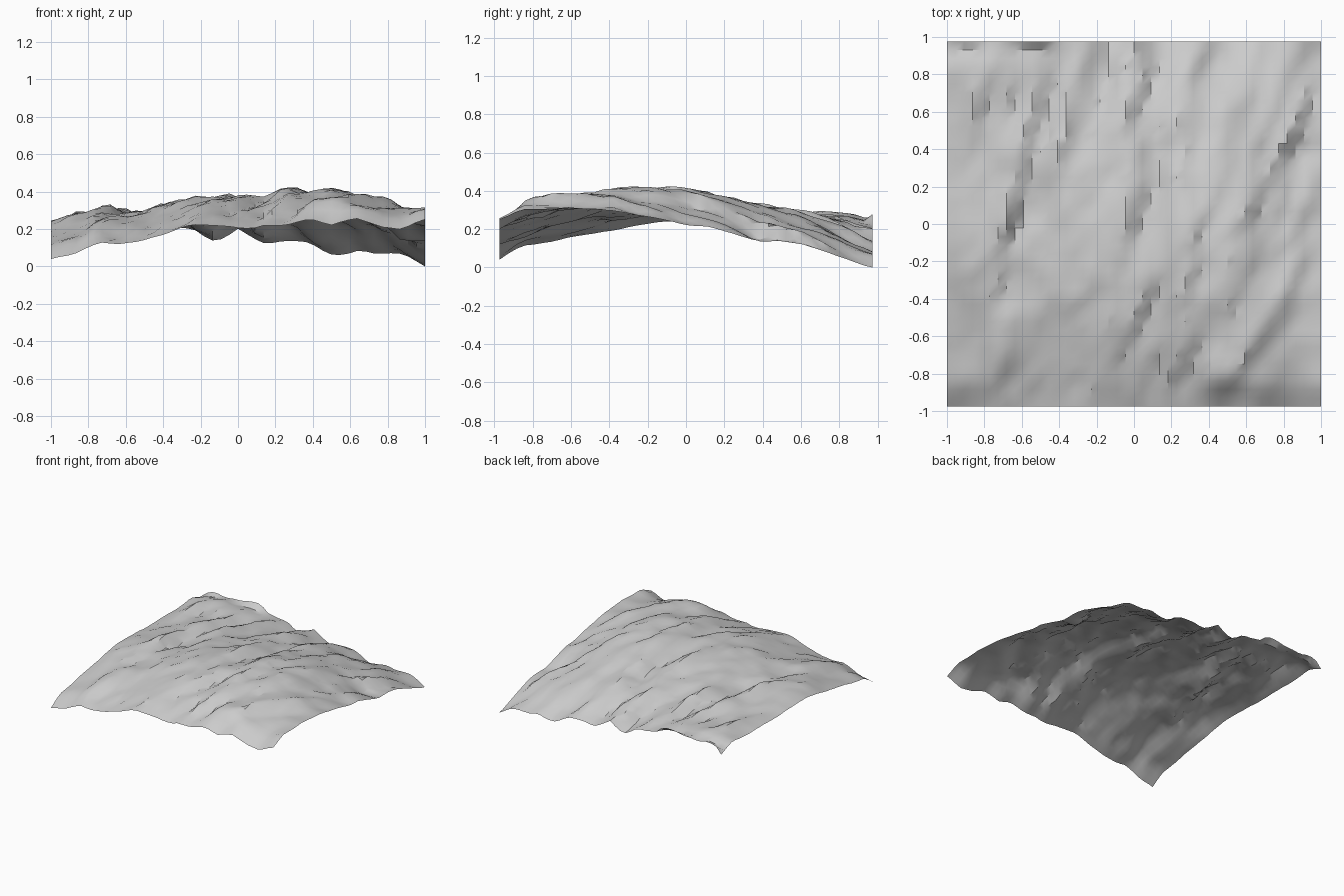
import bpy, bmesh, math
from mathutils import Vector, noise

if "Cube" in bpy.data.objects:
    bpy.data.objects.remove(bpy.data.objects["Cube"], do_unlink=True)

HALF_X, HALF_Y, CREST_Y = 1.0, 0.975, -0.2
COLS, ROWS = 44, 43

# Height profiles in hundredths, evenly spaced along each edge and the crest
front = [4, 6.5, 13, 12, 14, 18, 22.5, 22, 20, 21.5, 22, 25, 22, 26, 21.5, 20, 25]
crest = [23, 27, 30, 29, 30, 34, 36, 37, 38, 36, 42, 41, 42, 38, 33, 29, 26]
back = [20, 23, 24, 24, 24, 22, 20, 13, 20, 12, 14, 13, 6, 8, 7, 7, 0]
left = [4, 11, 13.5, 16, 17.5, 19.5, 22, 23.5, 24, 23.5, 23, 23, 23, 23, 24, 25, 20]
right = [25, 30, 30, 31, 30.5, 29.5, 27, 25, 22, 22, 18, 13, 14, 12, 8, 3, 0]

# Slanting scarps, high on the left and low on the right: start, end, strength
scarps = [
    ((-0.72, -0.3), (-0.64, 0.05), 0.04),
    ((-0.64, 0.05), (-0.5, 0.65), 0.055),
    ((-0.36, 0.4), (-0.27, 0.8), 0.05),
    ((-0.87, 0.4), (-0.8, 0.7), 0.035),
    ((-0.88, -0.4), (-0.8, 0.25), 0.025),
    ((0.62, 0.05), (0.98, 0.7), 0.045),
    ((0.6, -0.75), (0.95, -0.15), 0.05),
    ((-0.02, -0.05), (0.05, 0.3), 0.04),
    ((0.0, 0.5), (0.08, 0.8), 0.025),
    ((0.28, -0.35), (0.36, -0.02), 0.055),
    ((-0.08, -0.7), (0.14, -0.3), 0.035),
    ((0.27, 0.55), (0.35, 0.85), 0.04),
    ((0.45, 0.2), (0.52, 0.5), 0.03),
    ((-0.5, -0.65), (-0.42, -0.3), 0.03),
    ((-0.7, -0.85), (-0.58, -0.55), 0.035),
    ((0.22, -0.8), (0.3, -0.6), 0.025),
]


def clamp(t):
    return min(max(t, 0.0), 1.0)


def sample(profile, t):
    """Read a profile at t in -1..1 and return the height in units."""
    f = clamp((t + 1) / 2) * (len(profile) - 1)
    i = min(int(f), len(profile) - 2)
    return (profile[i] + (profile[i + 1] - profile[i]) * (f - i)) / 100


def fade(t):
    """Smooth fall from one to zero."""
    t = clamp(t)
    return 1 - t * t * (3 - 2 * t)


def loft(x, y):
    """Hill lofted from the front edge over the crest to the back edge."""
    top = sample(crest, x)
    if y < CREST_Y:
        v = clamp((y + HALF_Y) / (CREST_Y + HALF_Y))
        low = sample(front, x - 0.2 * (y + HALF_Y))
        k = math.sin(v * math.pi / 2)
    else:
        v = clamp((y - CREST_Y) / (HALF_Y - CREST_Y))
        low = sample(back, x + 0.2 * (HALF_Y - y))
        k = 1 - v ** 1.8
    return low + (top - low) * k


def scarp_height(x, y):
    total = 0
    for start, end, strength in scarps:
        a, b = Vector(start), Vector(end)
        t = (y - a.y) / (b.y - a.y)
        across = (x - (a.x + (b.x - a.x) * t)) / 0.07
        beyond = max(-t, t - 1, 0) * (b.y - a.y)
        total -= strength * across * math.exp(-across * across) * fade(beyond / 0.2)
    return total


def height(x, y):
    z = loft(x, y)
    # Pull the two sides onto their own profiles
    z += (sample(left, y / HALF_Y) - loft(-HALF_X, y)) * fade((x + HALF_X) / 0.6)
    z += (sample(right, y / HALF_Y) - loft(HALF_X, y)) * fade((HALF_X - x) / 0.6)
    # Scarps and a front knoll die out at the edges, fine rock relief stays there
    rim = 1 - fade(min(HALF_X - abs(x), HALF_Y - abs(y)) / 0.15)
    s = x - 0.35 * y
    relief = 0.02 * noise.noise(Vector((s * 5, y * 2, 1)))
    relief += 0.025 * noise.noise(Vector((s * 11, y * 4, 7)))
    relief += 0.012 * noise.noise(Vector((s * 19, y * 9, 3)))
    knoll = 0.05 * math.exp(-((x - 0.5) ** 2 + (y + 0.8) ** 2) / 0.02)
    z += (scarp_height(x, y) + knoll) * rim + relief * (0.4 + 0.6 * rim)
    # Rippled lip curling up along part of the back edge
    if y > HALF_Y - 0.01 and -0.97 < x < -0.42:
        z += 0.025 + 0.015 * math.cos(15 * (x + 0.95))
    return max(z, 0)


# Rock colour
stone = bpy.data.materials.new("stone_grey")
stone.use_nodes = True
grey = (0.6, 0.6, 0.6, 1)
stone.diffuse_color = grey
stone.node_tree.nodes["Principled BSDF"].inputs["Base Color"].default_value = grey

# Terrain sheet
bm = bmesh.new()
bmesh.ops.create_grid(bm, x_segments=COLS, y_segments=ROWS, size=1)
for v in bm.verts:
    v.co.x *= HALF_X
    v.co.y *= HALF_Y
    v.co.z = height(v.co.x, v.co.y)
mesh = bpy.data.meshes.new("terrain")
bm.to_mesh(mesh)
bm.free()
mesh.materials.append(stone)
terrain = bpy.data.objects.new("terrain", mesh)
bpy.context.collection.objects.link(terrain)

# Smooth slopes with crisp breaks
bpy.ops.object.select_all(action="DESELECT")
terrain.select_set(True)
bpy.context.view_layer.objects.active = terrain
bpy.ops.object.shade_smooth_by_angle(angle=math.radians(30))
